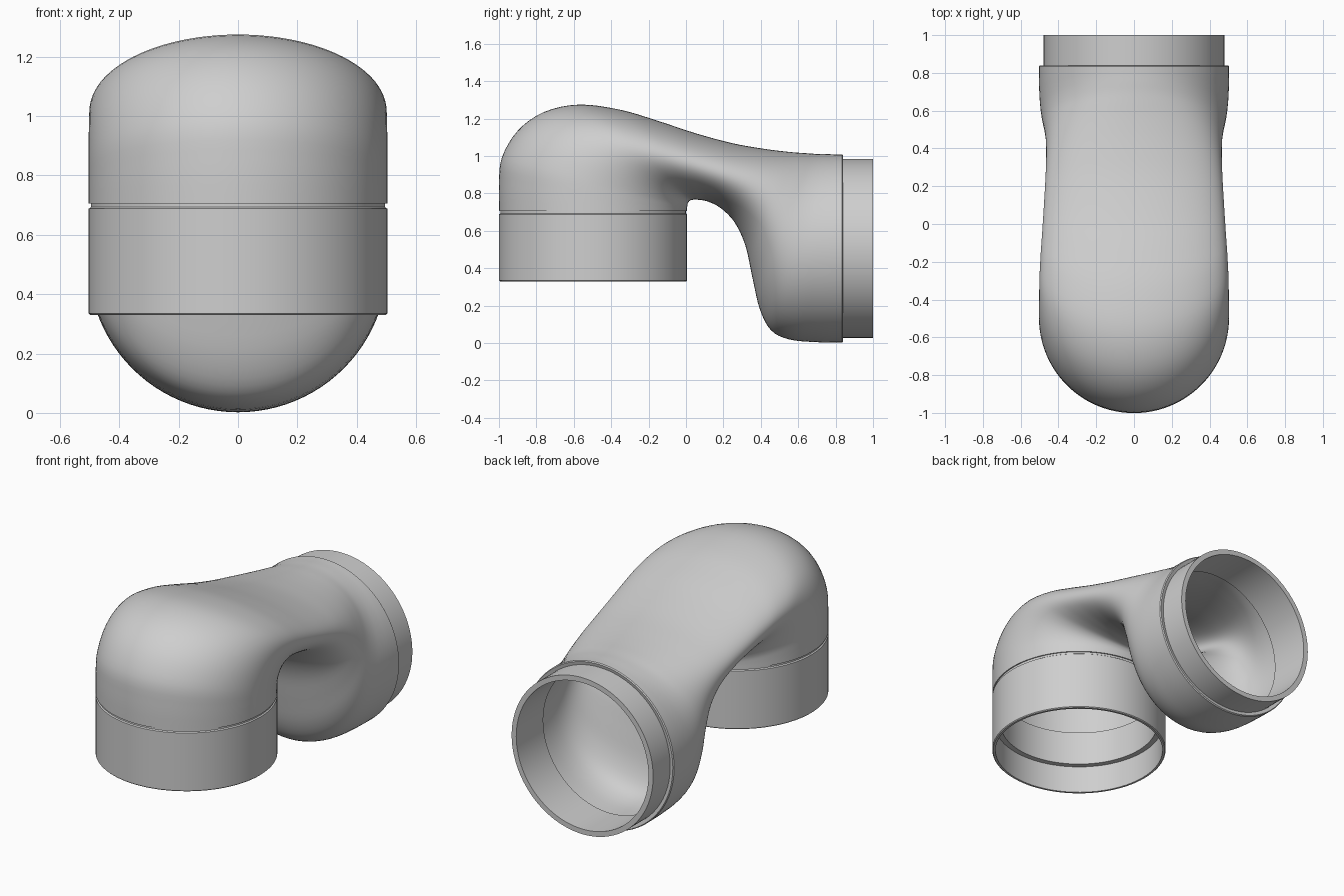
import bpy, bmesh, math
from mathutils import Vector

if "Cube" in bpy.data.objects:
    bpy.data.objects.remove(bpy.data.objects["Cube"])

grey = bpy.data.materials.new("light grey plastic")
grey.diffuse_color = (0.62, 0.62, 0.62, 1)
grey.use_nodes = True
grey.node_tree.nodes["Principled BSDF"].inputs["Base Color"].default_value = grey.diffuse_color
SEG = 96


def skin(name, rings):
    """Join rings of points into a closed tube wall (last ring meets the first)."""
    bm = bmesh.new()
    loops = [[bm.verts.new(p) for p in ring] for ring in rings]
    for a, b in zip(loops, loops[1:] + loops[:1]):
        for i in range(SEG):
            j = (i + 1) % SEG
            bm.faces.new((a[i], a[j], b[j], b[i]))
    bmesh.ops.recalc_face_normals(bm, faces=bm.faces)
    me = bpy.data.meshes.new(name)
    bm.to_mesh(me)
    bm.free()
    me.materials.append(grey)
    ob = bpy.data.objects.new(name, me)
    bpy.context.collection.objects.link(ob)
    bpy.ops.object.select_all(action='DESELECT')
    ob.select_set(True)
    bpy.context.view_layer.objects.active = ob
    bpy.ops.object.shade_smooth_by_angle(angle=math.radians(35))
    return ob


def section(s, inset):
    """Ellipse spanning an outer-bend point and an inner-bend point."""
    oy, oz, iy, iz, w = s
    o, n = Vector((0, oy, oz)), Vector((0, iy, iz))
    c, d = (o + n) / 2, (o - n) / 2
    d = d.normalized() * (d.length - inset)
    x = Vector((w - inset, 0, 0))
    return [c + d * math.cos(t) + x * math.sin(t)
            for t in (2 * math.pi * i / SEG for i in range(SEG))]


def smooth_path(keys, steps):
    """Catmull-Rom interpolation through the key sections."""
    out = []
    for k in range(len(keys) - 1):
        p0, p1 = keys[max(k - 1, 0)], keys[k]
        p2, p3 = keys[k + 1], keys[min(k + 2, len(keys) - 1)]
        for j in range(steps):
            t = j / steps
            out.append([0.5 * (2 * b + (c - a) * t + (2 * a - 5 * b + 4 * c - d) * t * t
                               + (3 * b - a - 3 * c + d) * t ** 3)
                        for a, b, c, d in zip(p0, p1, p2, p3)])
    return out + [list(keys[-1])]


def lathe(name, profile, place):
    """Revolve (radius, height) points; place maps (a, b, height) to the axis."""
    return skin(name, [[place(r * math.cos(2 * math.pi * i / SEG),
                              r * math.sin(2 * math.pi * i / SEG), h)
                        for i in range(SEG)] for r, h in profile])


# Bent body: outer y, outer z, inner y, inner z, half width
KEYS = [
    (-1.000, 0.705, 0.006, 0.705, 0.503),
    (-1.000, 0.850, 0.006, 0.718, 0.503),
    (-0.985, 0.990, 0.007, 0.732, 0.503),
    (-0.900, 1.135, 0.009, 0.744, 0.503),
    (-0.760, 1.235, 0.014, 0.754, 0.502),
    (-0.570, 1.275, 0.022, 0.762, 0.500),
    (-0.350, 1.247, 0.036, 0.766, 0.494),
    (-0.150, 1.188, 0.065, 0.766, 0.486),
    (0.050, 1.122, 0.115, 0.757, 0.478),
    (0.250, 1.068, 0.185, 0.722, 0.470),
    (0.420, 1.038, 0.260, 0.645, 0.465),
    (0.550, 1.022, 0.318, 0.520, 0.466),
    (0.640, 1.015, 0.355, 0.350, 0.474),
    (0.700, 1.011, 0.395, 0.180, 0.485),
    (0.750, 1.010, 0.455, 0.068, 0.494),
    (0.790, 1.009, 0.550, 0.020, 0.500),
    (0.815, 1.009, 0.690, 0.005, 0.503),
    (0.834, 1.009, 0.834, 0.002, 0.504),
]
path = smooth_path(KEYS, 4)
lip = (0.840, 1.004, 0.840, 0.007, 0.499)
rings = [section(s, 0) for s in path] + [section(lip, 0)]
rings += [section(s, 0.03) for s in reversed(path)]
skin("bent_body", rings)

# Lower socket with the groove under the body and a ledge inside
lathe("lower_socket",
      [(0.498, 0.33), (0.503, 0.335), (0.503, 0.688), (0.496, 0.693), (0.496, 0.71),
       (0.452, 0.71), (0.452, 0.50), (0.485, 0.50), (0.485, 0.33)],
      lambda a, b, h: (a, b - 0.497, h))

# Rear spigot, slid inside the body opening
lathe("rear_spigot",
      [(0.478, 0.76), (0.478, 1.0), (0.447, 1.0), (0.447, 0.74)],
      lambda a, b, h: (a, h, b + 0.506))
